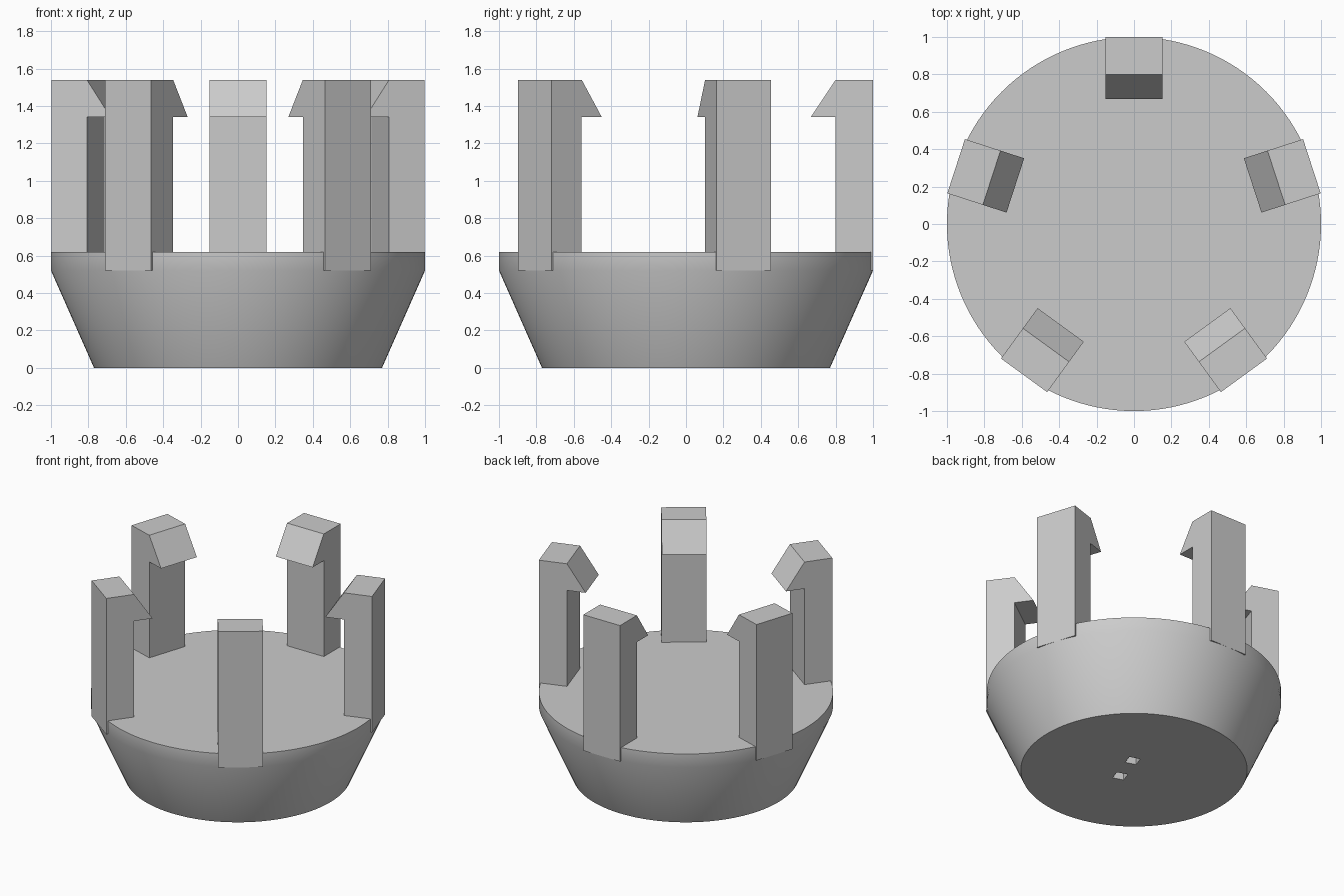
import bpy
import bmesh
from math import cos, sin, pi, radians
from mathutils import Matrix, Vector

cube = bpy.data.objects.get("Cube")
if cube:
    bpy.data.objects.remove(cube, do_unlink=True)

# Material
grey = bpy.data.materials.new("plain grey")
grey.use_nodes = True
COLOR = (0.6, 0.6, 0.6, 1)
grey.diffuse_color = COLOR
grey.node_tree.nodes["Principled BSDF"].inputs["Base Color"].default_value = COLOR

PRONGS = 5
PRONG_WIDTH = 0.305
SEGMENTS = 128


def make_object(name, bm):
    bmesh.ops.recalc_face_normals(bm, faces=bm.faces)
    mesh = bpy.data.meshes.new(name)
    bm.to_mesh(mesh)
    bm.free()
    mesh.materials.append(grey)
    obj = bpy.data.objects.new(name, mesh)
    bpy.context.collection.objects.link(obj)
    return obj


def activate(obj):
    bpy.ops.object.select_all(action="DESELECT")
    obj.select_set(True)
    bpy.context.view_layer.objects.active = obj


# Base: a tapered dish with a short straight rim
bm = bmesh.new()
rings = []
for radius, z in ((0.77, 0), (1, 0.52), (1, 0.62)):
    rings.append([bm.verts.new((radius * cos(2 * pi * i / SEGMENTS),
                                radius * sin(2 * pi * i / SEGMENTS), z))
                  for i in range(SEGMENTS)])
for low, high in zip(rings, rings[1:]):
    for i in range(SEGMENTS):
        j = (i + 1) % SEGMENTS
        bm.faces.new((low[i], low[j], high[j], high[i]))
bm.faces.new(rings[0])
bm.faces.new(rings[-1])
base = make_object("base", bm)

# Two small square pin holes in the underside
bm = bmesh.new()
turn = Matrix.Rotation(radians(162), 4, "Z")
for side in (-1, 1):
    place = turn @ Matrix.Translation((-0.055, side * 0.113, 0.1))
    bmesh.ops.create_cube(bm, size=1, matrix=place @ Matrix.Diagonal((0.08, 0.08, 0.4, 1)))
cutter = make_object("pin_hole_cutter", bm)
cutter.hide_render = True
cut = base.modifiers.new("pin holes", "BOOLEAN")
cut.operation = "DIFFERENCE"
cut.solver = "EXACT"
cut.object = cutter
activate(base)
bpy.ops.object.modifier_apply(modifier=cut.name)
bpy.data.objects.remove(cutter, do_unlink=True)
activate(base)
bpy.ops.object.shade_smooth_by_angle(angle=radians(30))

# Prongs: hooked profile in radius and height, extruded sideways
PROFILE = ((1, 0.52), (1, 1.54), (0.8, 1.54), (0.667, 1.34), (0.8, 1.34), (0.8, 0.52))
for k in range(PRONGS):
    bm = bmesh.new()
    face = bm.faces.new([bm.verts.new((r, -PRONG_WIDTH / 2, z)) for r, z in PROFILE])
    extruded = bmesh.ops.extrude_face_region(bm, geom=[face])["geom"]
    bmesh.ops.translate(bm, vec=Vector((0, PRONG_WIDTH, 0)),
                        verts=[g for g in extruded if isinstance(g, bmesh.types.BMVert)])
    bm.transform(Matrix.Rotation(pi / 2 + 2 * pi * k / PRONGS, 4, "Z"))
    make_object(f"prong_{k + 1}", bm)
